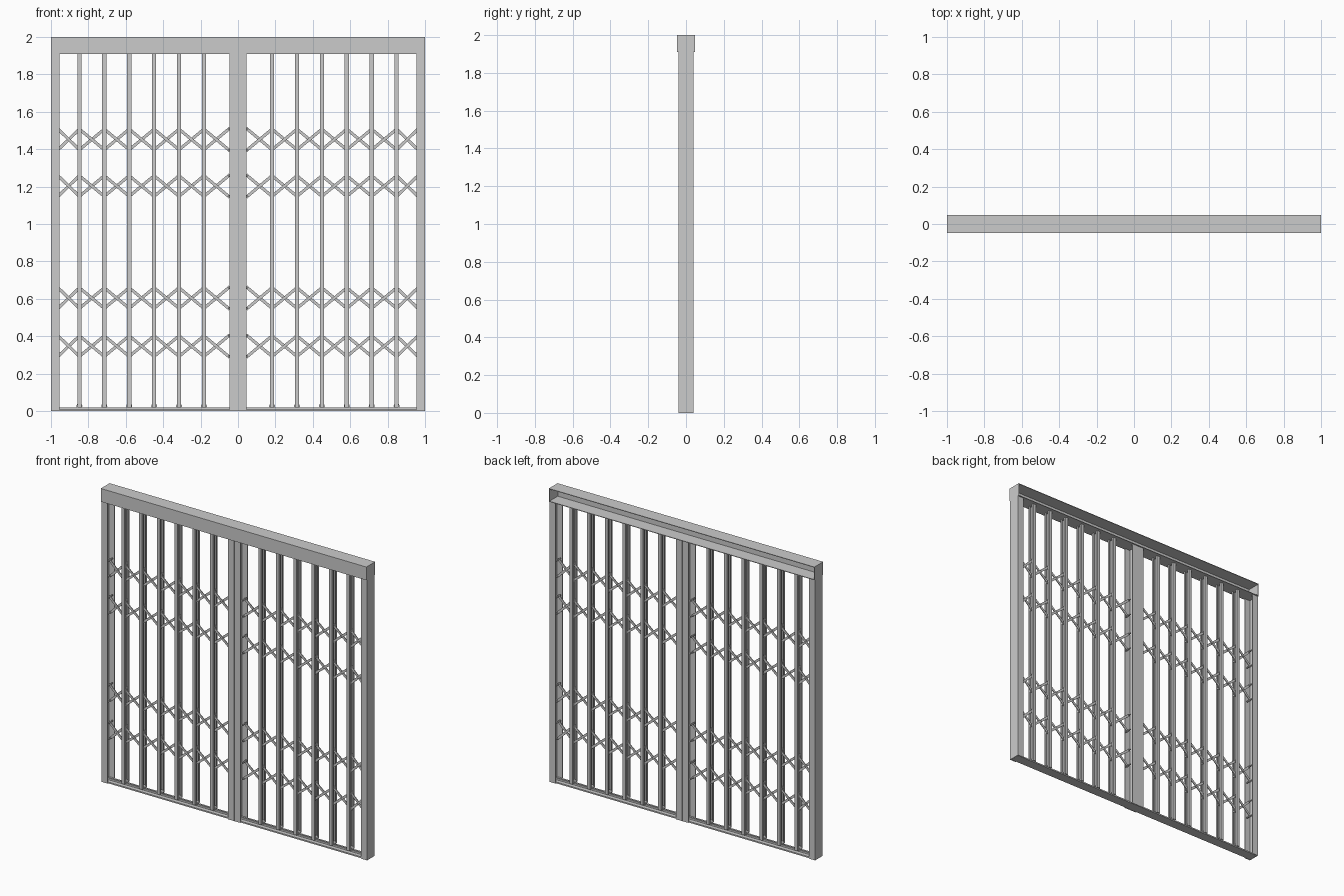
import bpy, math
from mathutils import Vector

if "Cube" in bpy.data.objects:
    bpy.data.objects.remove(bpy.data.objects["Cube"])


def mesh(name, verts, faces):
    me = bpy.data.meshes.new(name)
    me.from_pydata(verts, [], faces)
    ob = bpy.data.objects.new(name, me)
    bpy.context.collection.objects.link(ob)
    return ob


def prism(name, profile, direction):
    """Sweep a closed profile (list of 3D points) along a vector."""
    n, d = len(profile), Vector(direction)
    a = [Vector(p) for p in profile]
    normal = sum((a[i].cross(a[(i + 1) % n]) for i in range(n)), Vector())
    if normal.dot(d) < 0:
        a.reverse()
    faces = [tuple(reversed(range(n))), tuple(range(n, 2 * n))]
    faces += [(i, (i + 1) % n, n + (i + 1) % n, n + i) for i in range(n)]
    return mesh(name, a + [p + d for p in a], faces)


def box(name, x0, x1, y0, y1, z0, z1):
    return prism(name, [(x0, y0, z0), (x1, y0, z0), (x1, y1, z0), (x0, y1, z0)],
                 (0, 0, z1 - z0))


def u_post(name, back, front, half, t, z0, z1):
    """Vertical U channel: web at x=back, open at x=front."""
    s = t if front > back else -t
    pts = [(back, -half), (front, -half), (front, -half + t), (back + s, -half + t),
           (back + s, half - t), (front, half - t), (front, half), (back, half)]
    return prism(name, [(x, y, z0) for x, y in pts], (0, 0, z1 - z0))


def u_bar(name, x, web, lip, z0, z1, w=0.011, t=0.003):
    """Vertical picket channel: web at y=web, open at y=lip."""
    s = t if lip > web else -t
    pts = [(-w, lip), (-w, web), (w, web), (w, lip), (w - t, lip),
           (w - t, web + s), (t - w, web + s), (t - w, lip)]
    return prism(name, [(x + px, y, z0) for px, y in pts], (0, 0, z1 - z0))


def pin(name, x, z, r, y0, y1, n=8):
    ring = [(x + r * math.cos(2 * math.pi * i / n), y0,
             z + r * math.sin(2 * math.pi * i / n)) for i in range(n)]
    return prism(name, ring, (0, y1 - y0, 0))


def strip(name, p, q, y, w=0.016, t=0.005, extra=0.008):
    """Flat lattice bar between two (x, z) pivots."""
    a, b = Vector((p[0], y - t / 2, p[1])), Vector((q[0], y - t / 2, q[1]))
    d = (b - a).normalized()
    a, b = a - d * extra, b + d * extra
    n = Vector((-d.z, 0, d.x)) * w / 2
    return prism(name, [a - n, b - n, b + n, a + n], (0, t, 0))


# Header: channel open to the back, with end caps
H, T, LOW = 0.047, 0.004, 1.91
header = [(-H, LOW), (H, LOW), (H, LOW + T), (-H + T, LOW + T),
          (-H + T, 2 - T), (H, 2 - T), (H, 2), (-H, 2)]
prism("header_channel", [(-1, y, z) for y, z in header], (2, 0, 0))

# Floor track: base plate with a guide rib
box("floor_track", -0.995, 0.995, -0.034, 0.034, 0, 0.009)
box("track_rib", -0.995, 0.995, -0.006, 0.006, 0.009, 0.02)

BARS = [0.182 + 0.1332 * i for i in range(6)]
NODES = [0.05] + BARS + [0.962]
ROWS = [0.347, 0.604, 1.203, 1.452]
AMP = 0.055

for side, s in (("left", -1), ("right", 1)):
    # Side post, meeting stile and header cap
    box("header_cap_" + side, s * 1.0, s * 0.996, -H + T, H, LOW + T, 2 - T)
    u_post("side_post_" + side, s * 1.0, s * 0.955, 0.04, 0.004, 0, LOW)
    u_post("meeting_stile_" + side, s * 0.001, s * 0.046, 0.04, 0.004, 0, LOW)

    # Paired pickets with rollers at the foot
    for x in BARS:
        u_bar("picket_front_" + side, s * x, -0.026, -0.011, 0.02, LOW)
        u_bar("picket_back_" + side, s * x, 0.026, 0.011, 0.02, LOW)
        pin("roller_" + side, s * x, 0.026, 0.016, -0.009, 0.009, 12)

    # Scissor lattice rows
    for z in ROWS:
        for a, b in zip(NODES, NODES[1:]):
            strip("lattice_rising_" + side, (s * a, z - AMP), (s * b, z + AMP), -0.006)
            strip("lattice_falling_" + side, (s * a, z + AMP), (s * b, z - AMP), 0.006)
            pin("cross_rivet_" + side, s * (a + b) / 2, z, 0.004, -0.01, 0.01)
        for x in NODES:
            for dz in (-AMP, AMP):
                pin("pivot_" + side, s * x, z + dz, 0.005, -0.024, 0.024)
